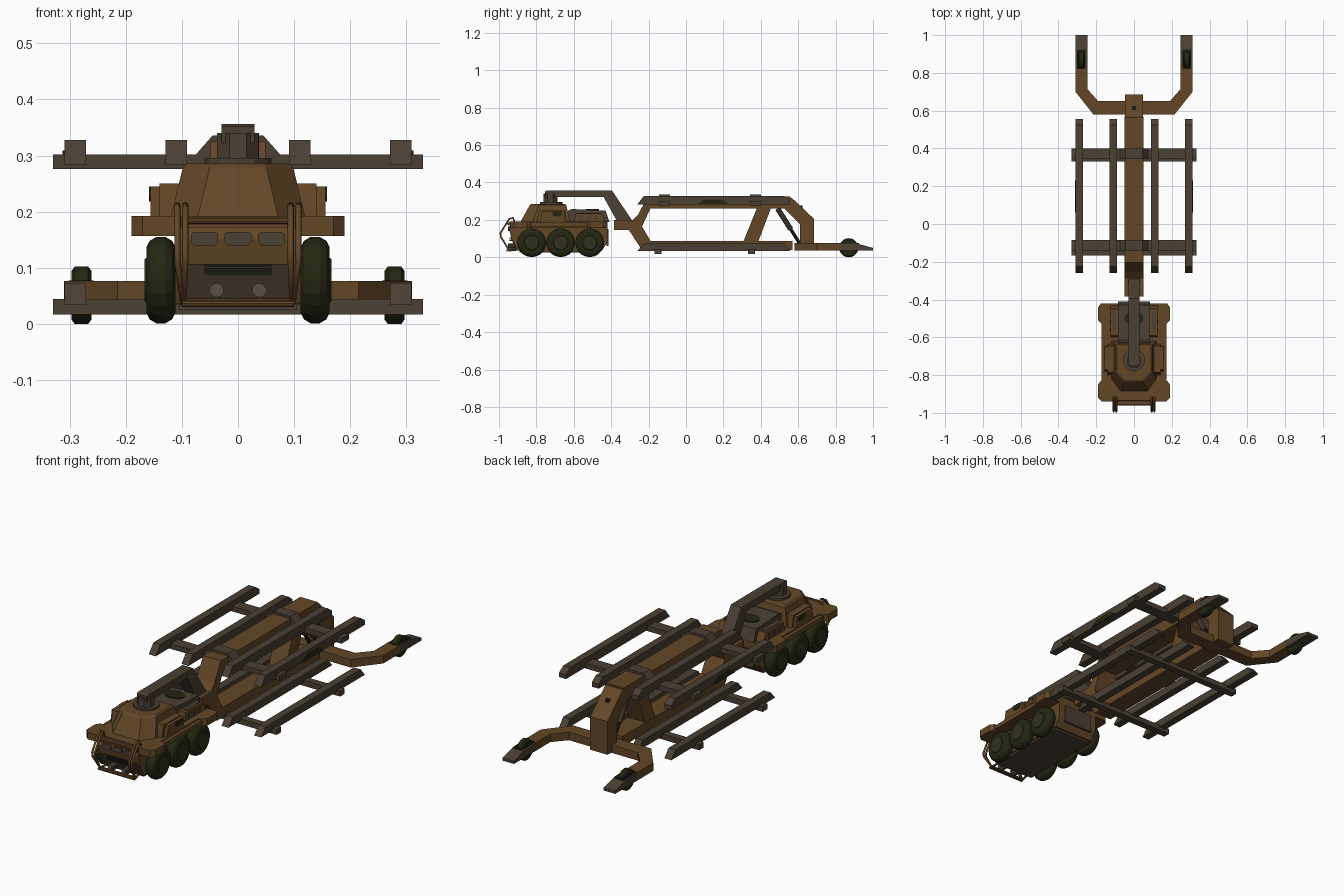
import bpy, bmesh, math
from mathutils import Vector

if "Cube" in bpy.data.objects:
    bpy.data.objects.remove(bpy.data.objects["Cube"])

def mat(name, c):
    m = bpy.data.materials.new(name)
    m.diffuse_color = (*c, 1)
    m.use_nodes = True
    m.node_tree.nodes["Principled BSDF"].inputs["Base Color"].default_value = m.diffuse_color
    return m

BROWN = mat("brown_paint", (0.125, 0.062, 0.020))
GREY = mat("taupe_metal", (0.070, 0.050, 0.034))
TYRE = mat("dark_olive", (0.018, 0.020, 0.006))
HUB = mat("olive_hub", (0.030, 0.030, 0.010))
DARK = mat("black_grille", (0.012, 0.012, 0.009))
LAMP = mat("lamp_grey", (0.10, 0.08, 0.06))

def finish(name, bm, m):
    bmesh.ops.recalc_face_normals(bm, faces=bm.faces)
    me = bpy.data.meshes.new(name)
    bm.to_mesh(me)
    bm.free()
    me.materials.append(m)
    ob = bpy.data.objects.new(name, me)
    bpy.context.collection.objects.link(ob)
    return ob

def loft(name, rings, m):
    """Closed solid through matching rings of points."""
    bm = bmesh.new()
    vs = [[bm.verts.new(p) for p in r] for r in rings]
    n = len(vs[0])
    for a, b in zip(vs, vs[1:]):
        for i in range(n):
            bm.faces.new((a[i], a[(i + 1) % n], b[(i + 1) % n], b[i]))
    bm.faces.new(vs[0])
    bm.faces.new(vs[-1])
    return finish(name, bm, m)

def side(name, prof, x0, x1, m):      # (y, z) profile extruded along x
    return loft(name, [[(x, y, z) for y, z in prof] for x in (x0, x1)], m)

def front(name, prof, y0, y1, m):     # (x, z) profile extruded along y
    return loft(name, [[(x, y, z) for x, z in prof] for y in (y0, y1)], m)

def plan(name, prof, z0, z1, m):      # (x, y) profile extruded along z
    return loft(name, [[(x, y, z) for x, y in prof] for z in (z0, z1)], m)

def box(name, x0, x1, y0, y1, z0, z1, m):
    return plan(name, [(x0, y0), (x1, y0), (x1, y1), (x0, y1)], z0, z1, m)

def lathe_x(name, c, prof, m, n=20):  # (offset along x, radius) rings
    return loft(name, [[(c[0] + dx, c[1] + r * math.cos(2 * math.pi * i / n),
                         c[2] + r * math.sin(2 * math.pi * i / n)) for i in range(n)]
                       for dx, r in prof], m)

def rod(name, a, b, r, m, n=8):
    a, b = Vector(a), Vector(b)
    d = (b - a).normalized()
    u = d.orthogonal().normalized()
    v = d.cross(u)
    return loft(name, [[p + r * (u * math.cos(2 * math.pi * i / n) + v * math.sin(2 * math.pi * i / n))
                        for i in range(n)] for p in (a, b)], m)

def tube(name, pts, r, m):
    cu = bpy.data.curves.new(name, 'CURVE')
    cu.dimensions = '3D'
    cu.bevel_depth, cu.bevel_resolution, cu.use_fill_caps = r, 1, True
    sp = cu.splines.new('POLY')
    sp.points.add(len(pts) - 1)
    for p, q in zip(sp.points, pts):
        p.co = (*q, 1)
    cu.materials.append(m)
    ob = bpy.data.objects.new(name, cu)
    bpy.context.collection.objects.link(ob)
    return ob

# --- truck hull
side("truck_hull", [(-.935, .19), (-.945, .15), (-.935, .105), (-.90, .035), (-.45, .035),
                    (-.42, .08), (-.42, .19)], -.112, .112, BROWN)
box("belly_plate", -.105, .105, -.89, -.46, .025, .036, GREY)
plan("fender_deck", [(-.155, -.93), (.155, -.93), (.155, -.42), (-.155, -.42)], .16, .192, BROWN)

# --- cab with chamfered front corners
def cab_ring(w, c, yf, yc, yb, z):
    return [(-w, yb, z), (-w, yc, z), (-c, yf, z), (c, yf, z), (w, yc, z), (w, yb, z)]
loft("cab", [cab_ring(.12, .072, -.885, -.82, -.62, .19),
             cab_ring(.098, .05, -.835, -.785, -.64, .28),
             cab_ring(.09, .045, -.825, -.78, -.65, .286)], BROWN)

# --- rear engine deck
side("engine_block", [(-.63, .19), (-.63, .25), (-.61, .258), (-.43, .25), (-.41, .19)], -.085, .085, GREY)
plan("engine_fan", [(.05 * math.cos(i * math.pi / 10), -.50 + .035 * math.sin(i * math.pi / 10))
                    for i in range(20)], .25, .259, TYRE)
box("rear_plate", -.08, .08, -.424, -.415, .06, .15, GREY)

for s, tag in ((-1, "left"), (1, "right")):
    # fender corner blocks and running edge
    for y0, y1, p in ((-.94, -.83, "front"), (-.53, -.42, "rear")):
        plan(f"{p}_fender_{tag}", [(s * .11, y0), (s * .17, y0), (s * .19, y0 + .02), (s * .19, y1 - .02),
                                  (s * .175, y1), (s * .11, y1)], .157, .192, BROWN)
    box(f"fender_edge_{tag}", s * .15, s * .172, -.85, -.50, .165, .185, BROWN)
    # side lockers with window
    side(f"side_locker_{tag}", [(-.80, .19), (-.785, .25), (-.645, .25), (-.635, .19)], s * .09, s * .14, BROWN)
    side(f"side_locker_cover_{tag}", [(-.78, .19), (-.77, .245), (-.65, .245), (-.645, .19)], s * .13, s * .156, BROWN)
    side(f"side_window_{tag}", [(-.715, .225), (-.71, .245), (-.67, .245), (-.66, .235), (-.67, .218), (-.705, .218)],
         s * .155, s * .159, TYRE)
    side(f"engine_flank_{tag}", [(-.60, .19), (-.59, .235), (-.45, .235), (-.43, .19)], s * .08, s * .125, BROWN)
    box(f"flank_vent_{tag}", s * .095, s * .115, -.57, -.46, .234, .238, GREY)
    for k in range(3):
        box(f"engine_slat_{tag}_{k}", s * .124, s * .128, -.57 + k * .04, -.55 + k * .04, .197, .222, GREY)
    # six wheels
    for y in (-.825, -.67, -.515):
        lathe_x(f"wheel_{tag}", (s * .1375, y, .078),
                [(-.026, .058), (-.020, .070), (-.008, .077), (.008, .077), (.020, .070), (.026, .058)], TYRE)
        lathe_x(f"wheel_hub_{tag}", (s * .1375, y, .078), [(s * .02, .046), (s * .029, .038), (s * .029, .015)], HUB, 14)
    # nose lamps and bull bar uprights
    lathe = rod(f"nose_lamp_{tag}", (s * .038, -.91, .06), (s * .038, -.953, .06), .013, LAMP, 10)
    box(f"lamp_stand_{tag}", s * .032, s * .044, -.945, -.91, .035, .055, GREY)
    for dx in (.094, .108):
        tube(f"bull_bar_{tag}", [(s * dx, -.915, .185), (s * dx, -.925, .212), (s * dx, -.945, .205),
                                 (s * dx, -.992, .13), (s * dx, -.99, .11), (s * .097, -.945, .036),
                                 (s * .09, -.91, .04)], .0055, BROWN)
    box(f"bar_foot_{tag}", s * .09, s * .112, -.95, -.915, .17, .19, BROWN)

# --- nose details
for i in (-1, 0, 1):
    front(f"view_slit_{i + 1}", [(i * .06 + a, .152 + b) for a, b in
          ((-.024, -.006), (-.018, -.012), (.018, -.012), (.024, -.006), (.024, .008), (.018, .012), (-.018, .012), (-.024, .008))],
          -.951, -.93, GREY)
side("nose_panel", [(-.939, .107), (-.904, .033), (-.90, .033), (-.93, .107)], -.095, .095, GREY)
for k in range(3):
    z = .088 + k * .007
    box(f"grille_bar_{k}", -.06, .06, -.944, -.92, z, z + .005, DARK)
box("nose_ledge", -.11, .11, -.955, -.93, .172, .184, BROWN)
for z, y in ((.04, -.948), (.036, -.955)):
    rod("bull_bar_cross", (-.1, y, z), (.1, y, z), .006, BROWN)
rod("bull_bar_upper", (-.1, -.955, .183), (.1, -.955, .183), .005, BROWN)

# --- gooseneck
plan("turret_ring", [(.06 * math.cos(i * math.pi / 6), -.72 + .06 * math.sin(i * math.pi / 6)) for i in range(12)],
     .284, .296, GREY)
plan("turret_post", [(.04 * math.cos(i * math.pi / 4 + .39), -.725 + .04 * math.sin(i * math.pi / 4 + .39))
                     for i in range(8)], .29, .34, GREY)
side("gooseneck", [(-.755, .322), (-.755, .352), (-.745, .356), (-.395, .356), (-.29, .2), (-.37, .195),
                   (-.44, .322)], -.029, .029, GREY)

# --- trailer spine
side("spine_frame", [(-.385, .2), (-.285, .2), (-.255, .23), (-.205, .325), (.56, .325), (.56, .262), (-.19, .262),
                     (-.235, .165), (-.19, .088), (.57, .088), (.57, .038), (-.235, .038), (-.305, .145),
                     (-.385, .145)], -.049, .049, BROWN)
side("spine_strut", [(.38, .265), (.455, .265), (.385, .08), (.305, .08)], -.045, .045, BROWN)
side("tail_arch", [(.44, .27), (.50, .318), (.565, .318), (.685, .205), (.685, .04), (.61, .04), (.61, .175),
                   (.525, .262)], -.048, .048, BROWN)
for x in (-.025, .025):
    rod("tail_piston", (x, .49, .26), (x, .56, .15), .014, GREY)
    rod("piston_rod", (x, .56, .15), (x, .61, .07), .009, DARK)
rod("tail_pin", (0, .61, .24), (0, .612, .278), .012, DARK, 8)

# --- load racks, upper and lower
for s in (-1, 1):
    for x in (.11, .29):
        side("upper_rail", [(-.26, .283), (-.225, .328), (.525, .328), (.557, .305), (.557, .283)],
             s * x - .019, s * x + .019, GREY)
        side("lower_rail", [(-.26, .034), (-.225, .073), (.525, .073), (.557, .034)],
             s * x - .019, s * x + .019, GREY)
    side("rail_pad", [(.06, .284), (.10, .309), (.19, .309), (.23, .284)], s * .308, s * .313, TYRE)
for y in (-.115, .372):
    front("upper_crossbar", [(-.33, .276), (.33, .276), (.33, .302), (.075, .302), (.045, .336), (-.045, .336),
                             (-.075, .302), (-.33, .302)], y - .029, y + .029, GREY)
for y in (-.15, .35):
    front("lower_crossbar", [(-.33, .017), (.33, .017), (.33, .044), (-.33, .044)], y - .018, y + .018, GREY)

# --- rear fork with small wheels
plan("rear_fork", [(-.215, .58), (.215, .58), (.31, .70), (.31, .83), (.247, .83), (.247, .715), (.19, .65),
                   (-.19, .65), (-.247, .715), (-.247, .83), (-.31, .83), (-.31, .70)], .036, .076, BROWN)
for s in (-1, 1):
    side("fork_tip", [(.83, .036), (.83, .076), (.92, .072), (1.0, .05), (1.0, .036)], s * .247, s * .31, GREY)
    box("wheel_well", s * .257, s * .302, .82, .925, .06, .0775, DARK)
    lathe_x("fork_wheel", (s * .279, .87, .051), [(-.018, .043), (-.012, .051), (.012, .051), (.018, .043)], TYRE)
